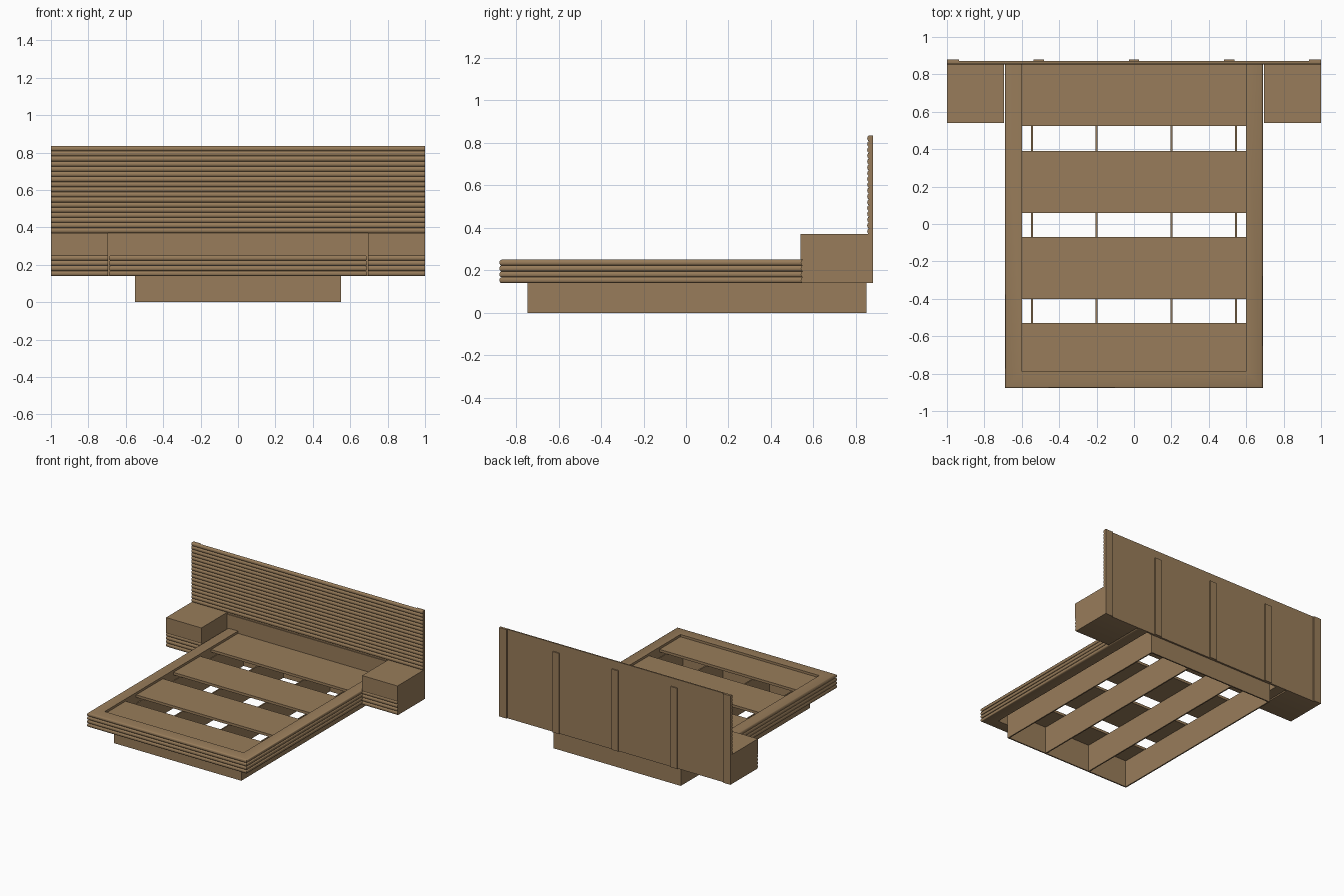
import bpy
import bmesh
import math

if "Cube" in bpy.data.objects:
    bpy.data.objects.remove(bpy.data.objects["Cube"])

wood = bpy.data.materials.new("warm brown wood")
wood.diffuse_color = (0.315, 0.203, 0.103, 1)
wood.use_nodes = True
wood.node_tree.nodes["Principled BSDF"].inputs["Base Color"].default_value = wood.diffuse_color


def finish(name, bm, smooth=False):
    bmesh.ops.recalc_face_normals(bm, faces=bm.faces)
    me = bpy.data.meshes.new(name)
    bm.to_mesh(me)
    bm.free()
    me.materials.append(wood)
    ob = bpy.data.objects.new(name, me)
    bpy.context.collection.objects.link(ob)
    if smooth:
        bpy.ops.object.select_all(action='DESELECT')
        bpy.context.view_layer.objects.active = ob
        ob.select_set(True)
        bpy.ops.object.shade_smooth_by_angle(angle=math.radians(35))
    return ob


def box(name, x0, x1, y0, y1, z0, z1):
    bm = bmesh.new()
    bmesh.ops.create_cube(bm, size=1)
    for v in bm.verts:
        v.co.x = x0 + (v.co.x + 0.5) * (x1 - x0)
        v.co.y = y0 + (v.co.y + 0.5) * (y1 - y0)
        v.co.z = z0 + (v.co.z + 0.5) * (z1 - z0)
    return finish(name, bm)


def reeds(z0, z1, count, depth=0.009, seg=6):
    """Outline of stacked half-round reeds as (outward offset, z)."""
    pitch = (z1 - z0) / count
    pts = [(0, z0)]
    for i in range(count):
        for k in range(1, seg + 1):
            a = math.pi * k / seg
            pts.append((depth * math.sin(a),
                        z0 + pitch * (i + 0.5 - 0.5 * math.cos(a))))
    return pts


def sweep(name, profile, path):
    """Sweep a closed profile; path(d) gives the plan points at offset d."""
    bm = bmesh.new()
    cols = [[bm.verts.new((x, y, z)) for x, y in path(d)] for d, z in profile]
    n = len(cols)
    for i in range(n):
        a, b = cols[i], cols[(i + 1) % n]
        for k in range(len(a) - 1):
            bm.faces.new((a[k], a[k + 1], b[k + 1], b[k]))
    bm.faces.new([c[0] for c in cols])
    bm.faces.new([c[-1] for c in cols])
    return finish(name, bm, True)


# Bed surround: reeded rail running round left, front and right
def surround(d):
    h, f = 0.681 + d, -0.869 - d
    return [(-h, 0.86), (-h, f), (h, f), (h, 0.86)]


sweep("reeded_bed_frame",
      reeds(0.14, 0.25, 4) + [(-0.081, 0.25), (-0.081, 0.14)], surround)

# Mattress platform boards
for i, (y0, y1) in enumerate([(-0.79, -0.53), (-0.40, -0.07),
                              (0.06, 0.39), (0.525, 0.862)]):
    box(f"platform_board_{i + 1}", -0.6, 0.6, y0, y1, 0.212, 0.232)

# Recessed plinth: four lengthwise boards closed by two end boards
for i, x in enumerate([-0.545, -0.2, 0.2, 0.545]):
    box(f"plinth_joist_{i + 1}", x - 0.005, x + 0.005, -0.735, 0.84, 0, 0.212)
box("plinth_front", -0.55, 0.55, -0.745, -0.735, 0, 0.212)
box("plinth_back", -0.55, 0.55, 0.84, 0.85, 0, 0.212)

# Bedside cabinets with a reeded lower front
for side, x0, x1 in (("left", -1, -0.695), ("right", 0.695, 1)):
    sweep(f"{side}_nightstand",
          reeds(0.14, 0.25, 4) + [(0.009, 0.25), (0.009, 0.37),
                                  (-0.315, 0.37), (-0.315, 0.14)],
          lambda d: [(x0, 0.549 - d), (x1, 0.549 - d)])

# Headboard: back panel, reeded upper front, plain lower panel
box("headboard_panel", -1, 1, 0.863, 0.871, 0.14, 0.835)
sweep("headboard_reeds",
      reeds(0.37, 0.835, 17) + [(-0.002, 0.835), (-0.002, 0.37)],
      lambda d: [(-1, 0.862 - d), (1, 0.862 - d)])
box("headboard_lower_panel", -0.695, 0.695, 0.857, 0.864, 0.14, 0.357)

# Battens on the back of the headboard
for i, x in enumerate([-0.9675, -0.51, 0, 0.51, 0.9675]):
    top = 0.835 if abs(x) > 0.9 else 0.77
    w = 0.0325 if abs(x) > 0.9 else 0.028
    box(f"back_batten_{i + 1}", x - w, x + w, 0.87, 0.88, 0.14, top)
